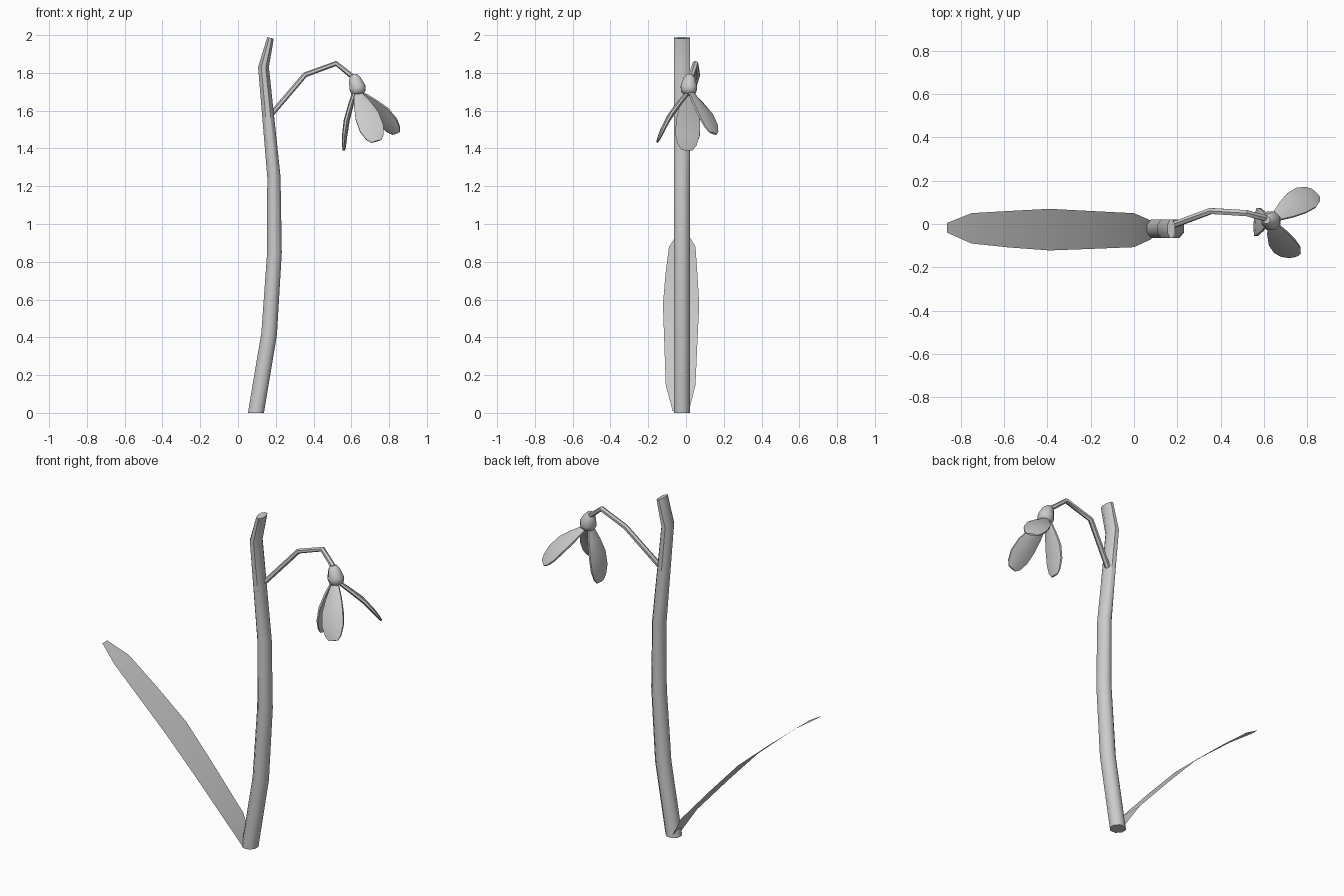
import bpy, bmesh, math
from mathutils import Vector

if "Cube" in bpy.data.objects:
    bpy.data.objects.remove(bpy.data.objects["Cube"])

grey = bpy.data.materials.new("plain grey")
grey.use_nodes = True
colour = (0.6, 0.6, 0.6, 1)
grey.diffuse_color = colour
grey.node_tree.nodes["Principled BSDF"].inputs["Base Color"].default_value = colour


def finish(name, bm, angle=50):
    mesh = bpy.data.meshes.new(name)
    bm.to_mesh(mesh)
    bm.free()
    obj = bpy.data.objects.new(name, mesh)
    bpy.context.collection.objects.link(obj)
    mesh.materials.append(grey)
    bpy.ops.object.select_all(action="DESELECT")
    obj.select_set(True)
    bpy.context.view_layer.objects.active = obj
    bpy.ops.object.shade_smooth_by_angle(angle=math.radians(angle))


def loft(name, path, side, wide, thick, sides=8, flat_ends=False):
    """Sweep an ellipse along a path; 'side' is the direction of its width."""
    pts = [Vector(p) for p in path]
    bm = bmesh.new()
    rings = []
    for i, p in enumerate(pts):
        along = pts[min(i + 1, len(pts) - 1)] - pts[max(i - 1, 0)]
        if flat_ends and i == 0:
            along = Vector((0, 0, 1))
        u = (side - along * side.dot(along) / along.length_squared).normalized()
        v = along.normalized().cross(u)
        turns = [math.tau * (k + 0.5) / sides for k in range(sides)]
        rings.append([bm.verts.new(p + u * wide[i] * math.cos(a) + v * thick[i] * math.sin(a))
                      for a in turns])
    for a, b in zip(rings, rings[1:]):
        for k in range(sides):
            n = (k + 1) % sides
            bm.faces.new((a[k], a[n], b[n], b[k]))
    bm.faces.new(rings[0][::-1])
    bm.faces.new(rings[-1])
    bmesh.ops.recalc_face_normals(bm, faces=bm.faces)
    finish(name, bm)


Y = Vector((0, 1, 0))

# Main stem, flattened at its tip
stem = [(0.095, 0), (0.165, 0.42), (0.193, 0.85), (0.19, 1.25), (0.135, 1.83), (0.172, 1.985)]
loft("stem", [(x, -0.022, z) for x, z in stem], Y,
     [0.046] * 6, [0.046, 0.045, 0.042, 0.038, 0.031, 0.019], flat_ends=True)

# Thin arching flower stalk
loft("flower_stalk", [(0.18, -0.005, 1.585), (0.355, 0.06, 1.79), (0.52, 0.05, 1.85), (0.625, 0.022, 1.765)],
     Y, [0.016] * 4, [0.014] * 4, sides=6)

# Cap over the petals
axis = Vector((0.077, -0.018, -0.26)).normalized()
cap_top = Vector((0.612, 0.02, 1.79))
cap_radii = [0.018, 0.034, 0.047, 0.042, 0.022]
loft("flower_cap", [cap_top + axis * d for d in (0, 0.022, 0.07, 0.095, 0.11)],
     Y, cap_radii, cap_radii)

# Three spoon-shaped petals: base, outward bulge at the middle, tip
petals = {
    "inner_petal": ((0.618, 0.015, 1.70), (0.56, 0.005, 1.39)),
    "front_petal": ((0.635, 0.005, 1.69), (0.732, -0.15, 1.438)),
    "back_petal": ((0.65, 0.03, 1.69), (0.838, 0.143, 1.48)),
}
for name, (base, tip) in petals.items():
    base, tip = Vector(base), Vector(tip)
    run = tip - base
    width = run.cross(axis).normalized()
    outward = width.cross(run).normalized()
    if outward.dot(run - axis * run.dot(axis)) < 0:
        outward.negate()
    path = [base + run * t + outward * b
            for t, b in ((0, 0), (0.25, 0.008), (0.5, 0.014), (0.75, 0.01), (0.92, 0.003), (1, 0))]
    loft(name, path, width, [0.022, 0.05, 0.069, 0.07, 0.052, 0.03],
         [0.012, 0.014, 0.015, 0.013, 0.01, 0.006])

# Single thin leaf arching to the right side: x, z, low y, high y
leaf = [(0.08, 0.01, -0.07, 0.015), (0, 0.145, -0.107, 0.05), (-0.2, 0.37, -0.115, 0.06),
        (-0.39, 0.575, -0.122, 0.07), (-0.58, 0.74, -0.108, 0.06), (-0.75, 0.88, -0.09, 0.05),
        (-0.863, 0.955, -0.04, 0.005)]
bm = bmesh.new()
edges = [(bm.verts.new((x, a, z)), bm.verts.new((x, b, z))) for x, z, a, b in leaf]
for (a, b), (c, d) in zip(edges, edges[1:]):
    bm.faces.new((a, b, d, c))
bmesh.ops.recalc_face_normals(bm, faces=bm.faces)
bm.normal_update()
if sum(f.normal.z for f in bm.faces) < 0:
    bmesh.ops.reverse_faces(bm, faces=bm.faces)
finish("leaf", bm)
